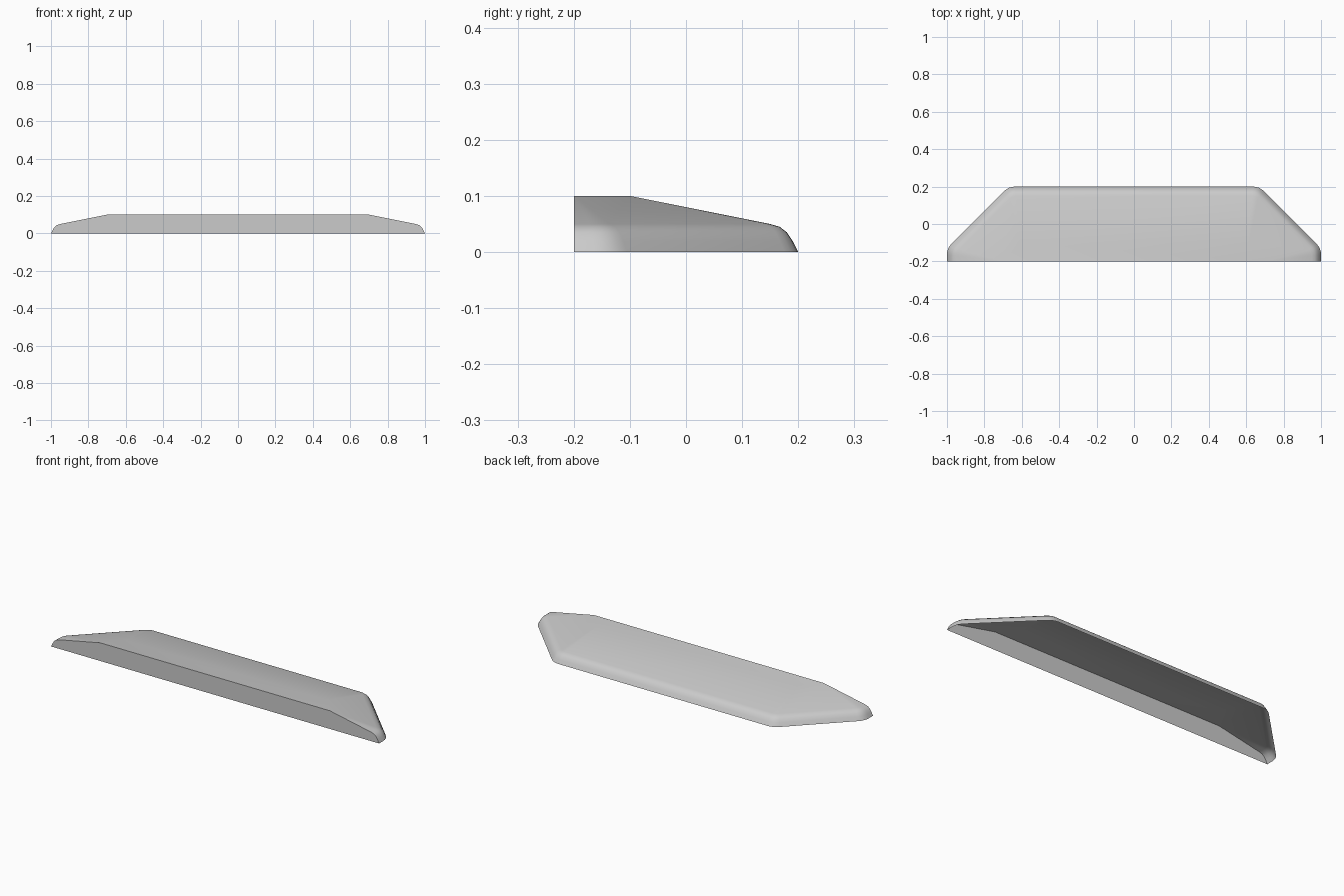
import bpy
import bmesh
import math
from mathutils import Vector

cube = bpy.data.objects.get("Cube")
if cube:
    bpy.data.objects.remove(cube, do_unlink=True)

FRONT, BACK, HALF = -0.2, 0.2, 1.0
DIAGONAL = 0.87          # x + y along the slanted end
HEIGHT = 0.1


def rounded(corner, before, after, radius, steps=4):
    """Short curve that replaces a corner between two neighbouring points."""
    a = corner + (before - corner).normalized() * radius
    b = corner + (after - corner).normalized() * radius
    return [a.lerp(corner, t).lerp(corner.lerp(b, t), t)
            for t in (i / steps for i in range(steps + 1))]


def mirrored(half):
    return half + [Vector((-p.x, p.y)) for p in reversed(half)]


def outline(inset):
    """Open plan outline from front to front, moved inward by inset."""
    x, y = HALF - inset, BACK - inset
    c = DIAGONAL - inset * math.sqrt(2)
    start = Vector((x, FRONT))
    side, rear = Vector((x, c - x)), Vector((c - y, y))
    radius = 0.035 - inset * 0.3
    half = [start] + rounded(side, start, rear, radius)
    half += rounded(rear, side, Vector((0, y)), radius)
    return mirrored(half)


# Rounded rim rings, then the flat plateau ring
rim = [(0, 0), (0.01, 0.02), (0.02, 0.035), (0.033, 0.045), (0.05, 0.05)]
rings = [(outline(d), z) for d, z in rim]
plateau = [Vector((0.7, FRONT))] * 6 + [Vector((0.61, -0.1))] * 5
rings.append((mirrored(plateau), HEIGHT))

bm = bmesh.new()
loops = [[bm.verts.new((p.x, p.y, z)) for p in pts] for pts, z in rings]

# Rim and sloping roof
for low, high in zip(loops, loops[1:]):
    for i in range(len(low) - 1):
        bm.faces.new((low[i], low[i + 1], high[i + 1], high[i]))

# Plateau and upright front wall; the underside stays open
top = loops[-1]
bm.faces.new((top[0], top[6], top[-7], top[-1]))
bm.faces.new([r[-1] for r in loops] + [r[0] for r in reversed(loops)])
bmesh.ops.remove_doubles(bm, verts=bm.verts, dist=0.0001)
bmesh.ops.dissolve_degenerate(bm, edges=bm.edges, dist=0.0001)
bm.normal_update()
for face in bm.faces:
    wanted = Vector((0, -1, 0)) if abs(face.normal.y) > 0.99 else Vector((0, 0, 1))
    if face.normal.dot(wanted) < 0:
        face.normal_flip()

mesh = bpy.data.meshes.new("shell_cover")
bm.to_mesh(mesh)
bm.free()
cover = bpy.data.objects.new("shell_cover", mesh)
bpy.context.collection.objects.link(cover)

# Plain grey finish
grey = bpy.data.materials.new("light_grey")
grey.use_nodes = True
colour = (0.6, 0.6, 0.6, 1)
grey.diffuse_color = colour
grey.node_tree.nodes["Principled BSDF"].inputs["Base Color"].default_value = colour
mesh.materials.append(grey)

bpy.ops.object.select_all(action='DESELECT')
cover.select_set(True)
bpy.context.view_layer.objects.active = cover
bpy.ops.object.shade_smooth_by_angle(angle=math.radians(35))
